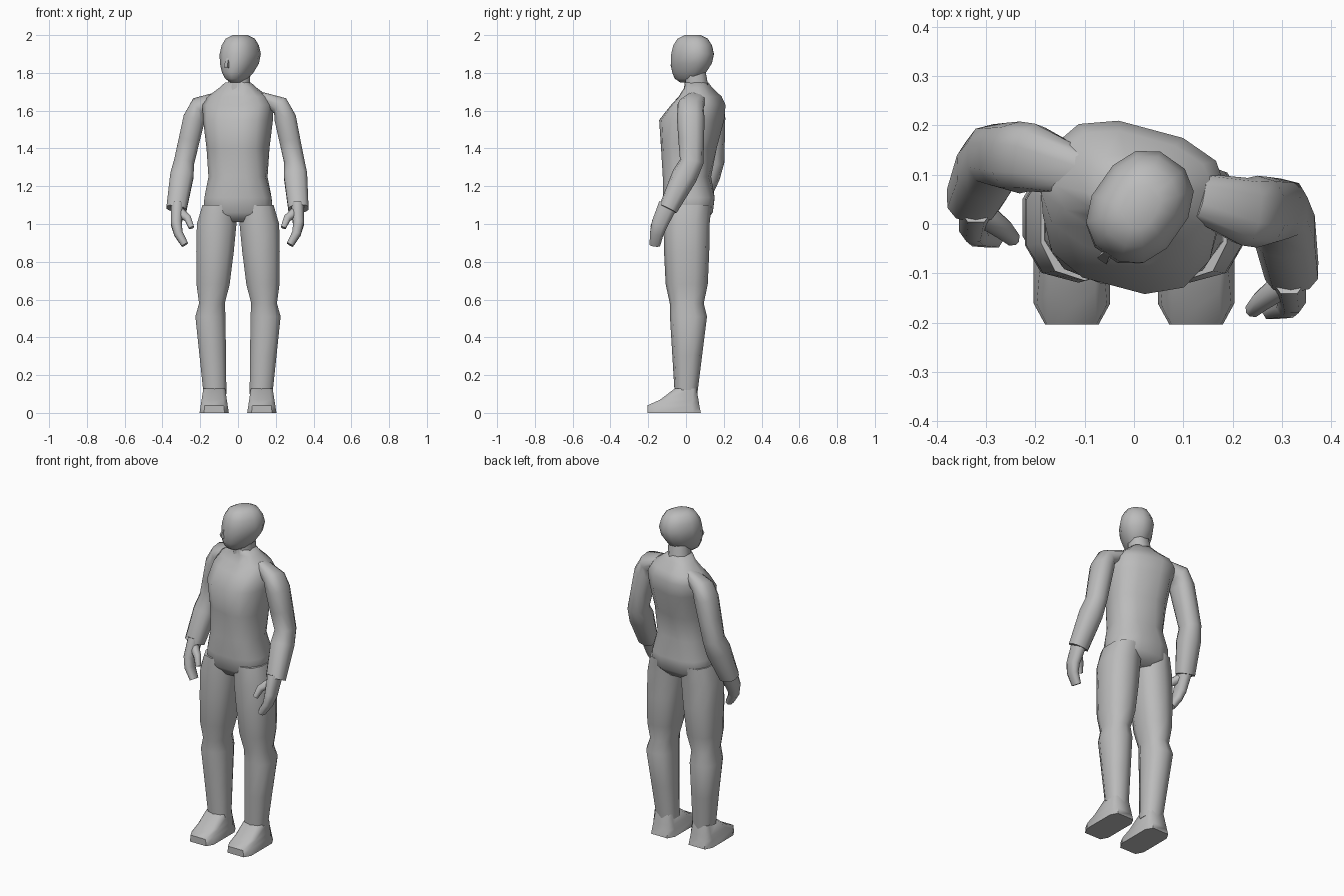
import bpy, bmesh, math
from mathutils import Vector, Matrix

old = bpy.data.objects.get("Cube")
if old:
    bpy.data.objects.remove(old)

grey = bpy.data.materials.new("plain grey")
grey.use_nodes = True
grey.diffuse_color = (0.5, 0.5, 0.5, 1)
grey.node_tree.nodes["Principled BSDF"].inputs["Base Color"].default_value = grey.diffuse_color


def rounded(value, power):
    return math.copysign(abs(value) ** power, value)


def loft(name, rings, sides=10, yaw=0, twist_from=-1, square=0.8, follow=False):
    """Skin rings of (centre, half width, half depth); yaw builds up above twist_from,
    follow tilts the rings along the path."""
    bm = bmesh.new()
    centres = [Vector(ring[0]) for ring in rings]
    loops = []
    for index, (centre, width, depth) in enumerate(rings):
        share = min(1, max(0, (centres[index].z - twist_from) * 4))
        turn = Matrix.Rotation(math.radians(yaw * share), 3, 'Z')
        if follow:
            after = centres[min(index + 1, len(rings) - 1)]
            tangent = after - centres[max(index - 1, 0)]
            if tangent.z < 0:
                tangent.negate()
            turn = Vector((0, 0, 1)).rotation_difference(tangent).to_matrix() @ turn
        loop = []
        for corner in range(sides):
            angle = math.tau * (corner + 0.5) / sides
            point = Vector((width * rounded(math.cos(angle), square),
                            depth * rounded(math.sin(angle), square), 0))
            loop.append(bm.verts.new(centres[index] + turn @ point))
        loops.append(loop)
    for low, high in zip(loops, loops[1:]):
        for corner in range(sides):
            following = (corner + 1) % sides
            bm.faces.new((low[corner], low[following], high[following], high[corner]))
    bm.faces.new(loops[0])
    bm.faces.new(loops[-1])
    bmesh.ops.recalc_face_normals(bm, faces=bm.faces)
    mesh = bpy.data.meshes.new(name)
    bm.to_mesh(mesh)
    bm.free()
    mesh.materials.append(grey)
    part = bpy.data.objects.new(name, mesh)
    bpy.context.collection.objects.link(part)
    bpy.ops.object.select_all(action='DESELECT')
    part.select_set(True)
    bpy.context.view_layer.objects.active = part
    bpy.ops.object.shade_smooth_by_angle(angle=math.radians(60))


def between(start, end, fraction, bulge):
    """A ring part of the way along a limb segment, swollen by the muscle."""
    centre = Vector(start[0]).lerp(Vector(end[0]), fraction)
    width = start[1] + (end[1] - start[1]) * fraction
    depth = start[2] + (end[2] - start[2]) * fraction
    return centre, width * bulge, depth * bulge


def taper(name, path, start, end, flatness):
    """A small tube that narrows evenly along its path."""
    rings = []
    for index, point in enumerate(path):
        radius = start + (end - start) * index / (len(path) - 1)
        rings.append((point, radius, radius * flatness))
    loft(name, rings, sides=8, follow=True)


# Torso: hips square to the front, chest turned to its right
loft("torso", [
    ((0, 0.01, 1.01), 0.12, 0.09),
    ((0, 0.015, 1.06), 0.19, 0.13),
    ((0, 0.015, 1.14), 0.182, 0.14),
    ((0, 0.005, 1.25), 0.156, 0.125),
    ((0, 0.015, 1.4), 0.163, 0.14),
    ((0, 0.03, 1.55), 0.18, 0.165),
    ((0, 0.065, 1.63), 0.187, 0.135),
    ((0, 0.075, 1.675), 0.16, 0.105),
    ((0, 0.065, 1.72), 0.1, 0.07),
    ((0, 0.055, 1.75), 0.065, 0.06)], sides=12, yaw=-15, twist_from=1.13, square=0.75)
taper("neck", [(0, 0.06, 1.69), (0.01, 0.05, 1.8)], 0.068, 0.058, 1)

# Head, looking to its right, narrowing and pushing forward toward the chin
head_yaw = -35
head_turn = Matrix.Rotation(math.radians(head_yaw), 3, 'Z')
head_centre = Vector((0.012, 0.035, 1.875))


def on_head(forward, height):
    return head_centre + head_turn @ Vector((0, -forward, height))


head_rings = []
steps = 8
for step in range(steps):
    angle = math.pi * (step + 0.5) / steps
    radius = math.sin(angle) ** 0.6
    jaw = max(0, math.cos(angle))
    head_rings.append((on_head(0.04 * jaw, -0.127 * math.cos(angle)),
                       0.097 * radius * (1 - 0.35 * jaw),
                       0.12 * radius * (1 - 0.15 * jaw)))
loft("head", head_rings, sides=12, yaw=head_yaw, square=0.85)
loft("nose", [
    (on_head(0.11, -0.05), 0.016, 0.026),
    (on_head(0.114, -0.035), 0.016, 0.03),
    (on_head(0.1, 0.01), 0.008, 0.02)], sides=4, yaw=head_yaw, square=1)

# Legs and feet, mirrored
for side, sign in (("left", 1), ("right", -1)):
    ankle = ((sign * 0.122, 0, 0.1), 0.063, 0.06)
    knee = ((sign * 0.138, 0.004, 0.58), 0.071, 0.09)
    calf = ((sign * 0.146, 0.013, 0.51), 0.083, 0.098)
    hip = ((sign * 0.113, 0.003, 1), 0.109, 0.122)
    inside = ((sign * 0.1, 0.01, 1.1), 0.092, 0.125)
    loft(side + "_leg", [
        ankle, between(ankle, calf, 0.5, 1), calf, knee,
        between(knee, hip, 0.24, 1.14), between(knee, hip, 0.65, 1.08), hip, inside])
    foot_rings = []
    for height, toe in ((0, -0.208), (0.04, -0.208), (0.07, -0.14), (0.13, -0.06)):
        heel = 0.083 - height * 0.2
        centre = (sign * 0.126, (heel + toe) / 2, height)
        foot_rings.append((centre, 0.08 - height * 0.16, (heel - toe) / 2))
    loft(side + "_foot", foot_rings, sides=8, square=0.4)

# Arms, each posed by its joints, with half-closed hands
poses = (
    ("left", 1, (0.25, 0.025, 1.58), (0.298, 0.03, 1.33), (0.32, -0.095, 1.08)),
    ("right", -1, (-0.232, 0.135, 1.58), (-0.285, 0.14, 1.33), (-0.326, 0.05, 1.08)))
for side, sign, shoulder_at, elbow_at, wrist_at in poses:
    def beside(joint, inward, back, up):
        return Vector(joint) + Vector((-sign * inward, back, up))

    collar = (beside(shoulder_at, 0.12, sign * 0.03, 0.085), 0.03, 0.05)
    cap = (beside(shoulder_at, 0.025, 0, 0.045), 0.05, 0.07)
    shoulder = (beside(shoulder_at, 0, 0, -0.02), 0.06, 0.073)
    elbow = (elbow_at, 0.056, 0.063)
    wrist = (wrist_at, 0.056, 0.05)
    loft(side + "_arm", [
        collar, cap, shoulder, between(shoulder, elbow, 0.5, 1), elbow,
        between(elbow, wrist, 0.3, 1.15), wrist], follow=True)
    taper(side + "_hand", [
        beside(wrist_at, 0.005, 0, 0.02), beside(wrist_at, 0, -0.045, -0.08),
        beside(wrist_at, 0.01, -0.06, -0.13), beside(wrist_at, 0.045, -0.07, -0.19)],
        0.036, 0.02, 1.5)
    taper(side + "_thumb", [
        beside(wrist_at, 0.02, -0.03, -0.02), beside(wrist_at, 0.06, -0.06, -0.05),
        beside(wrist_at, 0.08, -0.08, -0.1)], 0.026, 0.015, 1)
